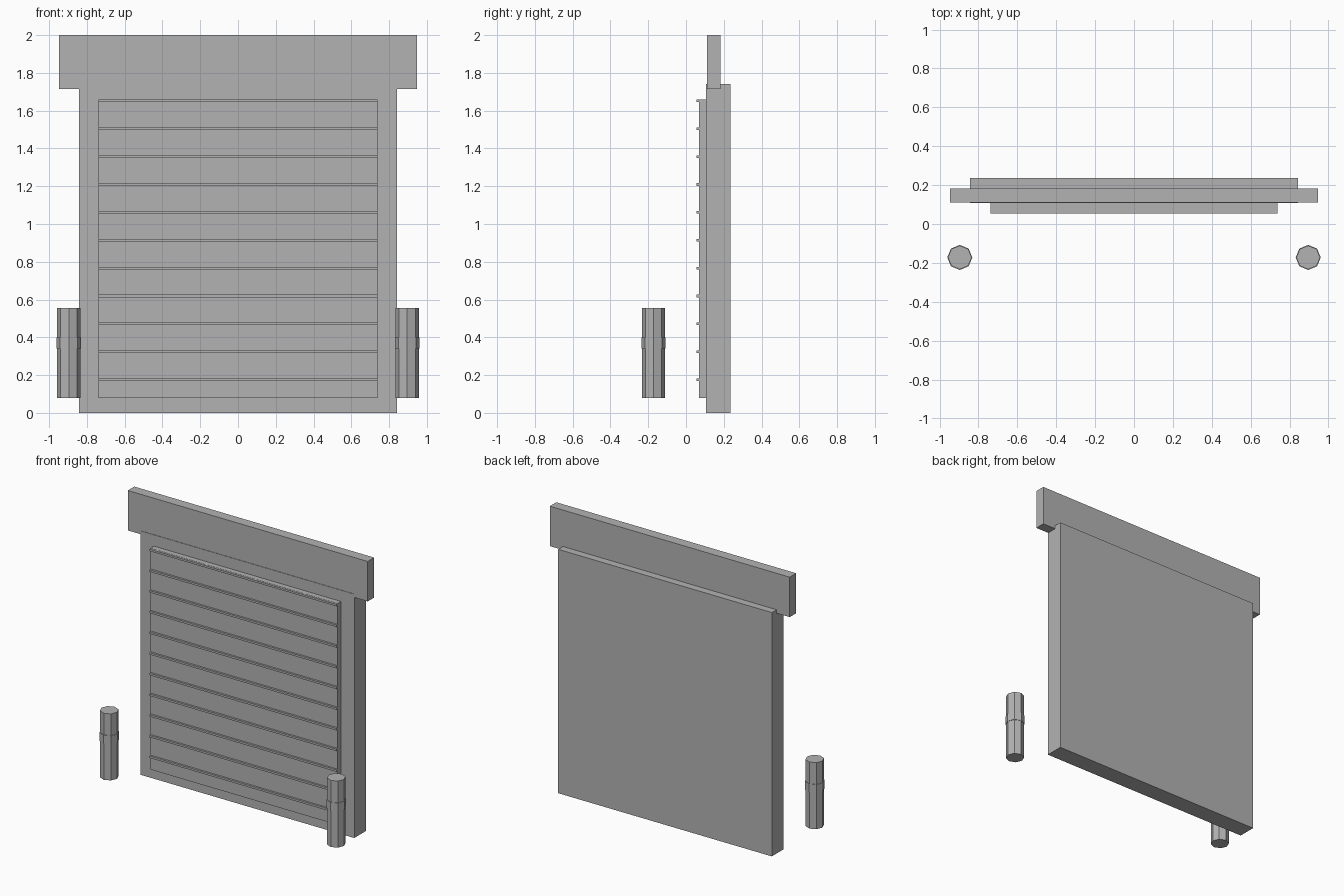
import bpy
import math

cube = bpy.data.objects.get("Cube")
if cube:
    bpy.data.objects.remove(cube, do_unlink=True)

# One plain grey for every part
grey = bpy.data.materials.new("plain_grey")
grey.use_nodes = True
colour = (0.45, 0.45, 0.45, 1)
grey.diffuse_color = colour
grey.node_tree.nodes["Principled BSDF"].inputs["Base Color"].default_value = colour


def finish(name):
    obj = bpy.context.object
    obj.name = name
    obj.data.materials.append(grey)
    return obj


def box(name, half_width, y0, y1, z0, z1):
    bpy.ops.mesh.primitive_cube_add(size=1, location=(0, (y0 + y1) / 2, (z0 + z1) / 2))
    obj = finish(name)
    obj.scale = (2 * half_width, y1 - y0, z1 - z0)
    bpy.ops.object.transform_apply(location=False, rotation=False, scale=True)
    return obj


def octagon(name, x, radius, z0, z1):
    bpy.ops.mesh.primitive_cylinder_add(vertices=8, radius=radius, depth=z1 - z0,
                                        location=(x, -0.172, (z0 + z1) / 2))
    return finish(name)


# Door surround, header beam and shutter panel
box("door_frame", 0.843, 0.107, 0.2365, 0, 1.74)
box("header_beam", 0.947, 0.11, 0.183, 1.715, 2)
box("shutter_panel", 0.738, 0.069, 0.107, 0.08, 1.66)

# Evenly spaced ribs across the shutter
for i in range(11):
    z = 0.176 + i * 0.1476
    box(f"shutter_rib_{i + 1}", 0.738, 0.055, 0.069, z - 0.007, z + 0.007)

# Free-standing bollards with a thin band
for side, sign in (("left", 1), ("right", -1)):
    octagon(f"{side}_bollard", sign * 0.896, 0.061, 0.08, 0.555)
    octagon(f"{side}_bollard_band", sign * 0.896, 0.0645, 0.34, 0.4)
